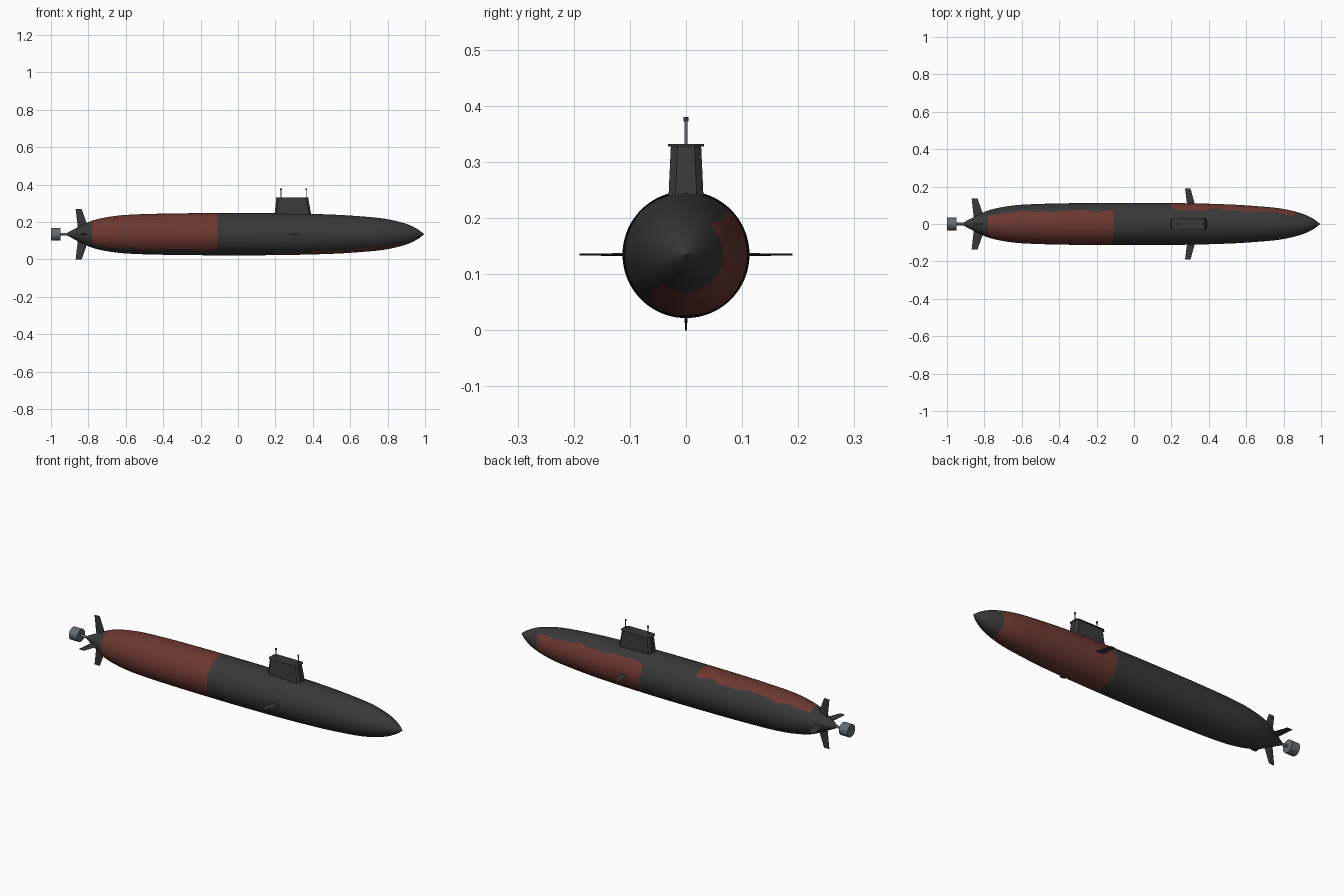
import bpy, bmesh, math
from mathutils import Matrix, Vector

if "Cube" in bpy.data.objects:
    bpy.data.objects.remove(bpy.data.objects["Cube"])

AXIS_Z = 0.135  # height of the hull centre line


def material(name, rgb):
    m = bpy.data.materials.new(name)
    m.use_nodes = True
    m.diffuse_color = (*rgb, 1)
    bsdf = next(n for n in m.node_tree.nodes if n.type == 'BSDF_PRINCIPLED')
    bsdf.inputs["Base Color"].default_value = (*rgb, 1)
    return m


BLACK = material("hull_black", (0.04, 0.04, 0.04))
RED = material("oxide_red", (0.15, 0.04, 0.03))
STEEL = material("steel_grey", (0.13, 0.15, 0.165))


def finish(bm, name, mats, smooth=True):
    bmesh.ops.recalc_face_normals(bm, faces=bm.faces)
    mesh = bpy.data.meshes.new(name)
    bm.to_mesh(mesh)
    bm.free()
    ob = bpy.data.objects.new(name, mesh)
    bpy.context.collection.objects.link(ob)
    for m in mats:
        mesh.materials.append(m)
    if smooth:
        bpy.ops.object.select_all(action='DESELECT')
        ob.select_set(True)
        bpy.context.view_layer.objects.active = ob
        bpy.ops.object.shade_smooth_by_angle(angle=math.radians(30))
    return ob


def loft(bm, rings):
    """Skin a list of equal-length closed loops and cap both ends."""
    loops = [[bm.verts.new(p) for p in ring] for ring in rings]
    for a, b in zip(loops, loops[1:]):
        for i in range(len(a)):
            j = (i + 1) % len(a)
            bm.faces.new((a[i], a[j], b[j], b[i]))
    bm.faces.new(loops[0])
    bm.faces.new(loops[-1])


def circle(x, r, sides):
    return [(x, r * math.cos(t), AXIS_Z + r * math.sin(t))
            for t in (math.tau * i / sides for i in range(sides))]


# Hull: smooth curve through (station, radius) points, spun round the long axis
PROFILE = [(-0.92, 0.004), (-0.85, 0.04), (-0.78, 0.072), (-0.7, 0.091), (-0.6, 0.103),
           (-0.4, 0.11), (-0.1, 0.113), (0.2, 0.112), (0.5, 0.105), (0.7, 0.092),
           (0.8, 0.08), (0.9, 0.055), (0.96, 0.027), (0.995, 0.001)]


def hull_radius(x):
    n = len(PROFILE)
    k = next((i for i in range(n - 1) if x <= PROFILE[i + 1][0]), n - 2)

    def slope(i):
        a, b = PROFILE[max(i - 1, 0)], PROFILE[min(i + 1, n - 1)]
        return (b[1] - a[1]) / (b[0] - a[0])
    (x0, r0), (x1, r1) = PROFILE[k], PROFILE[k + 1]
    h = x1 - x0
    t = (x - x0) / h
    return (r0 * (1 + 2 * t) * (1 - t) ** 2 + slope(k) * h * t * (1 - t) ** 2
            + r1 * t * t * (3 - 2 * t) - slope(k + 1) * h * t * t * (1 - t))


def is_red(c):
    """Two red anti-fouling patches with slightly wavy long edges."""
    angle = math.degrees(math.atan2(c.z - AXIS_Z, c.y))
    wave = 3 * math.sin(c.x * 24) + 2 * math.sin(c.x * 55)
    if -0.78 < c.x < -0.11:
        return 51 + wave < angle % 360 < 227 + wave
    if 0.2 < c.x < 0.86:
        return -116 - 26 * (c.x - 0.2) + wave < angle < 46 + wave
    return False


bm = bmesh.new()
stations = [-0.92 + 0.01 * i for i in range(192)] + [0.995]
loft(bm, [circle(x, hull_radius(x), 96) for x in stations])
for f in bm.faces:
    f.material_index = int(is_red(f.calc_center_median()))
finish(bm, "hull", [BLACK, RED])


# Fins: tapered plates, swept aft, lying in the plane of x and the span direction
def fin(name, root, tip, thick, turn):
    """root and tip are (aft x, fore x, distance from axis)."""
    bm = bmesh.new()
    rings = []
    for (aft, fore, d), t in ((root, thick), (tip, thick * 0.5)):
        mid = aft + 0.6 * (fore - aft)
        rings.append([(aft, -t * 0.15, d), (mid, -t / 2, d), (fore, -t * 0.1, d),
                      (fore, t * 0.1, d), (mid, t / 2, d), (aft, t * 0.15, d)])
    loft(bm, rings)
    bm.transform(Matrix.Translation((0, 0, AXIS_Z)) @ Matrix.Rotation(math.radians(turn), 4, 'X'))
    finish(bm, name, [BLACK], smooth=False)


for name, turn in (("upper", 0), ("back", -90), ("lower", 180), ("front", 90)):
    fin(name + "_tail_fin", (-0.855, -0.795, 0.02), (-0.868, -0.836, 0.135), 0.008, turn)
for name, turn in (("back", -90), ("front", 90)):
    fin(name + "_bow_plane", (0.285, 0.33, 0.09), (0.273, 0.302, 0.19), 0.006, turn)


# Sail: tapered tower with rounded ends, and a thin overhanging cap
def sail_ring(aft, fore, half, z):
    c = 0.012
    return [(aft, -half + c, z), (aft + c, -half, z), (fore - c, -half, z), (fore, -half + c, z),
            (fore, half - c, z), (fore - c, half, z), (aft + c, half, z), (aft, half - c, z)]


bm = bmesh.new()
loft(bm, [sail_ring(0.193, 0.395, 0.032, 0.22), sail_ring(0.205, 0.375, 0.027, 0.329)])
finish(bm, "sail", [BLACK], smooth=False)
bm = bmesh.new()
loft(bm, [sail_ring(0.201, 0.379, 0.032, z) for z in (0.328, 0.332)])
finish(bm, "sail_cap", [BLACK], smooth=False)


# Masts with dark heads
def post(name, x, r, bottom, top, mat):
    bm = bmesh.new()
    bmesh.ops.create_cone(bm, cap_ends=True, segments=16, radius1=r, radius2=r, depth=top - bottom,
                          matrix=Matrix.Translation(Vector((x, 0, (top + bottom) / 2))))
    finish(bm, name, [mat])


for name, x in (("aft", 0.23), ("fore", 0.365)):
    post(name + "_mast", x, 0.0025, 0.325, 0.375, STEEL)
    post(name + "_mast_head", x, 0.0045, 0.372, 0.38, BLACK)

# Propulsor shaft and shroud
for name, aft, fore, r in (("propeller_shaft", -0.96, -0.91, 0.007),
                           ("propeller_shroud", -1.0, -0.95, 0.034)):
    bm = bmesh.new()
    loft(bm, [circle(aft, r, 32), circle(fore, r, 32)])
    finish(bm, name, [STEEL])
